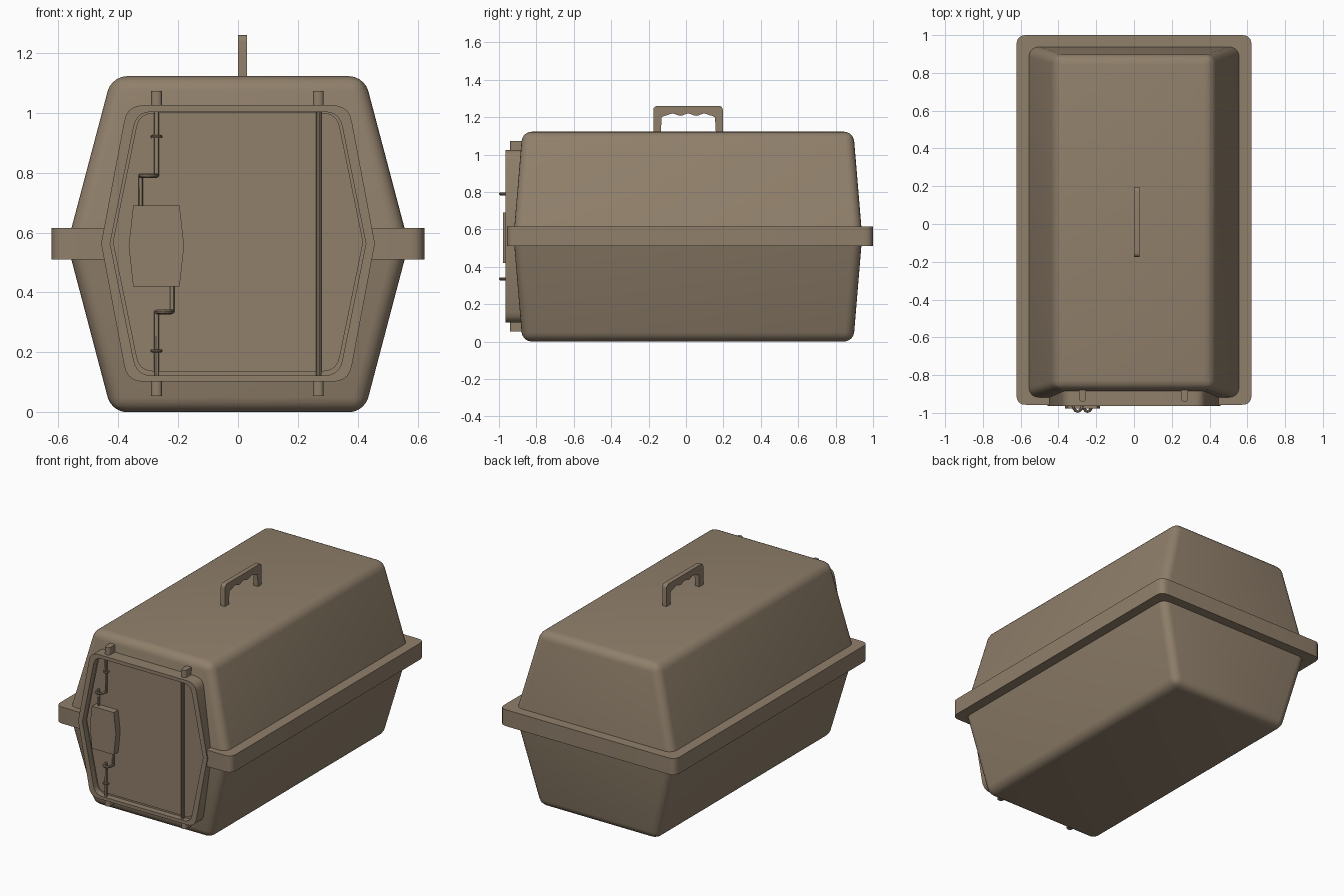
import bpy, bmesh, math
from mathutils import Vector

if "Cube" in bpy.data.objects:
    bpy.data.objects.remove(bpy.data.objects["Cube"])

mat = bpy.data.materials.new("taupe plastic")
mat.diffuse_color = (0.28, 0.215, 0.147, 1)
mat.use_nodes = True
mat.node_tree.nodes["Principled BSDF"].inputs["Base Color"].default_value = mat.diffuse_color


def finish(name, bm):
    bmesh.ops.recalc_face_normals(bm, faces=bm.faces)
    me = bpy.data.meshes.new(name)
    bm.to_mesh(me)
    bm.free()
    ob = bpy.data.objects.new(name, me)
    bpy.context.collection.objects.link(ob)
    smooth(ob)
    return ob


def smooth(ob):
    ob.data.materials.clear()
    ob.data.materials.append(mat)
    bpy.ops.object.select_all(action='DESELECT')
    ob.select_set(True)
    bpy.context.view_layer.objects.active = ob
    bpy.ops.object.shade_smooth_by_angle(angle=math.radians(32))


def fillet(pts, radii, n=5):
    """Round each corner of a 2D polygon by its own radius (cut length)."""
    out = []
    for i, p in enumerate(pts):
        p, r = Vector(p), radii[i]
        if r == 0:
            out.append(p)
            continue
        a = p + (Vector(pts[i - 1]) - p).normalized() * r
        b = p + (Vector(pts[(i + 1) % len(pts)]) - p).normalized() * r
        for k in range(n + 1):
            t = k / n
            out.append(a * (1 - t) ** 2 + p * 2 * t * (1 - t) + b * t * t)
    return out


def place(p, d, axis):
    return {'x': (d, p[0], p[1]), 'y': (p[0], d, p[1]), 'z': (p[0], p[1], d)}[axis]


def prism(name, pts, axis, d0, d1):
    bm = bmesh.new()
    lo = [bm.verts.new(place(p, d0, axis)) for p in pts]
    hi = [bm.verts.new(place(p, d1, axis)) for p in pts]
    bm.faces.new(lo)
    bm.faces.new(hi)
    for i in range(len(pts)):
        j = i - 1
        bm.faces.new((lo[j], lo[i], hi[i], hi[j]))
    return finish(name, bm)


def hexagon(xe, xm, zb, zt, r):
    zm = (zb + zt) / 2
    return fillet([(xe, zt), (xm, zm), (xe, zb), (-xe, zb), (-xm, zm), (-xe, zt)],
                  [r, 0, r, r, 0, r])


def tube(name, pts, r):
    cu = bpy.data.curves.new(name, 'CURVE')
    cu.dimensions = '3D'
    cu.bevel_depth = r
    cu.bevel_resolution = 3
    cu.use_fill_caps = True
    sp = cu.splines.new('POLY')
    sp.points.add(len(pts) - 1)
    for q, p in zip(sp.points, pts):
        q.co = (*p, 1)
    ob = bpy.data.objects.new(name, cu)
    bpy.context.collection.objects.link(ob)
    bpy.ops.object.select_all(action='DESELECT')
    ob.select_set(True)
    bpy.context.view_layer.objects.active = ob
    bpy.ops.object.convert(target='MESH')
    smooth(bpy.context.view_layer.objects.active)


# Upper and lower shells: tapered boxes with rounded edges
def shell(name, z_end):
    bm = bmesh.new()
    zm = 0.562
    rings = []
    for x, y0, y1, z in ((0.57, -0.922, 0.942, zm), (0.422, -0.875, 0.895, z_end)):
        rings.append([bm.verts.new(v) for v in ((-x, y0, z), (x, y0, z), (x, y1, z), (-x, y1, z))])
    a, b = rings
    bm.faces.new(a)
    bm.faces.new(b)
    for i in range(4):
        bm.faces.new((a[i - 1], a[i], b[i], b[i - 1]))
    edges = [e for e in bm.edges if not all(abs(v.co.z - zm) < 1e-5 for v in e.verts)]
    bmesh.ops.bevel(bm, geom=edges, offset=0.05, segments=5, profile=0.5, affect='EDGES')
    finish(name, bm)


shell("upper_shell", 1.122)
shell("lower_shell", 0.0)

# Rim around the seam, notched at the front for the door
X, Y0, Y1, N = 0.622, -0.957, 1.0, 0.43
prism("seam_rim", fillet([(-X, Y0), (-N, Y0), (-N, -0.86), (N, -0.86), (N, Y0), (X, Y0), (X, Y1), (-X, Y1)],
                         [0.05, 0, 0, 0, 0, 0.05, 0.05, 0.05]), 'z', 0.51, 0.615)

# Door frame: hexagonal ring
outer = hexagon(0.37, 0.457, 0.102, 1.025, 0.055)
inner = hexagon(0.338, 0.427, 0.123, 1.003, 0.05)
bm = bmesh.new()
loops = [[bm.verts.new(place(p, d, 'y')) for p in pts]
         for pts, d in ((outer, -0.86), (outer, -0.964), (inner, -0.964), (inner, -0.86))]
for k in range(4):
    A, B = loops[k], loops[(k + 1) % 4]
    for i in range(len(A)):
        bm.faces.new((A[i - 1], A[i], B[i], B[i - 1]))
finish("door_frame", bm)

# Door backing and door panel
prism("door_backing", hexagon(0.345, 0.434, 0.118, 1.008, 0.05), 'y', -0.926, -0.865)
prism("door_panel", hexagon(0.33, 0.418, 0.136, 1.0, 0.05), 'y', -0.934, -0.9)

# Pin sockets above and below the frame
for x in (-0.272, 0.268):
    for z0, z1 in ((1.02, 1.072), (0.055, 0.107)):
        prism("pin_socket", fillet([(x - .018, -.86), (x - .018, -.94), (x + .018, -.94), (x + .018, -.86)],
                                   [0, .017, .017, 0]), 'z', z0, z1)

# Hinge rod
tube("hinge_rod", [(0.27, -0.944, 0.12), (0.27, -0.944, 1.01)], 0.009)

# Latch rods: straight pin, outward finger loop, then into the latch plate
RY = -0.946


def latch_rod(x0, x1, z_pin, z_loop, z_plate):
    loop = []
    for k in range(9):
        t = math.pi * k / 8
        loop.append((x0 + (x1 - x0) * (1 - math.cos(t)) / 2, RY - 0.046 * math.sin(t), z_loop))
    tube("latch_rod", [(x0, RY, z_pin)] + loop + [(x1, RY, z_plate)], 0.008)


latch_rod(-0.272, -0.325, 1.01, 0.79, 0.67)
latch_rod(-0.272, -0.22, 0.12, 0.335, 0.44)

# Guide rings on the latch rods
for z in (0.92, 0.205):
    bpy.ops.mesh.primitive_torus_add(location=(-0.272, RY, z), major_radius=0.0145, minor_radius=0.005,
                                     major_segments=20, minor_segments=8)
    ring = bpy.context.object
    ring.name = "guide_ring"
    smooth(ring)

# Latch plate
prism("latch_plate", [(-.35, .69), (-.365, .555), (-.35, .42), (-.195, .42), (-.18, .555), (-.195, .69)],
      'y', -0.978, -0.93)

# Carry handle with finger grips
grip = []
for k in range(25):
    t = k / 24
    grip.append((0.14 - 0.255 * t, 1.213 - 0.006 * math.cos(t * 6 * math.pi)))
pts = [(-0.175, 1.11), (-0.175, 1.26), (0.197, 1.26), (0.197, 1.11), (0.16, 1.11), (0.155, 1.2)] + grip + \
      [(-0.13, 1.2), (-0.135, 1.11)]
prism("carry_handle", fillet(pts, [0, .025, .025, 0] + [0] * (len(pts) - 4)), 'x', 0.0, 0.03)
